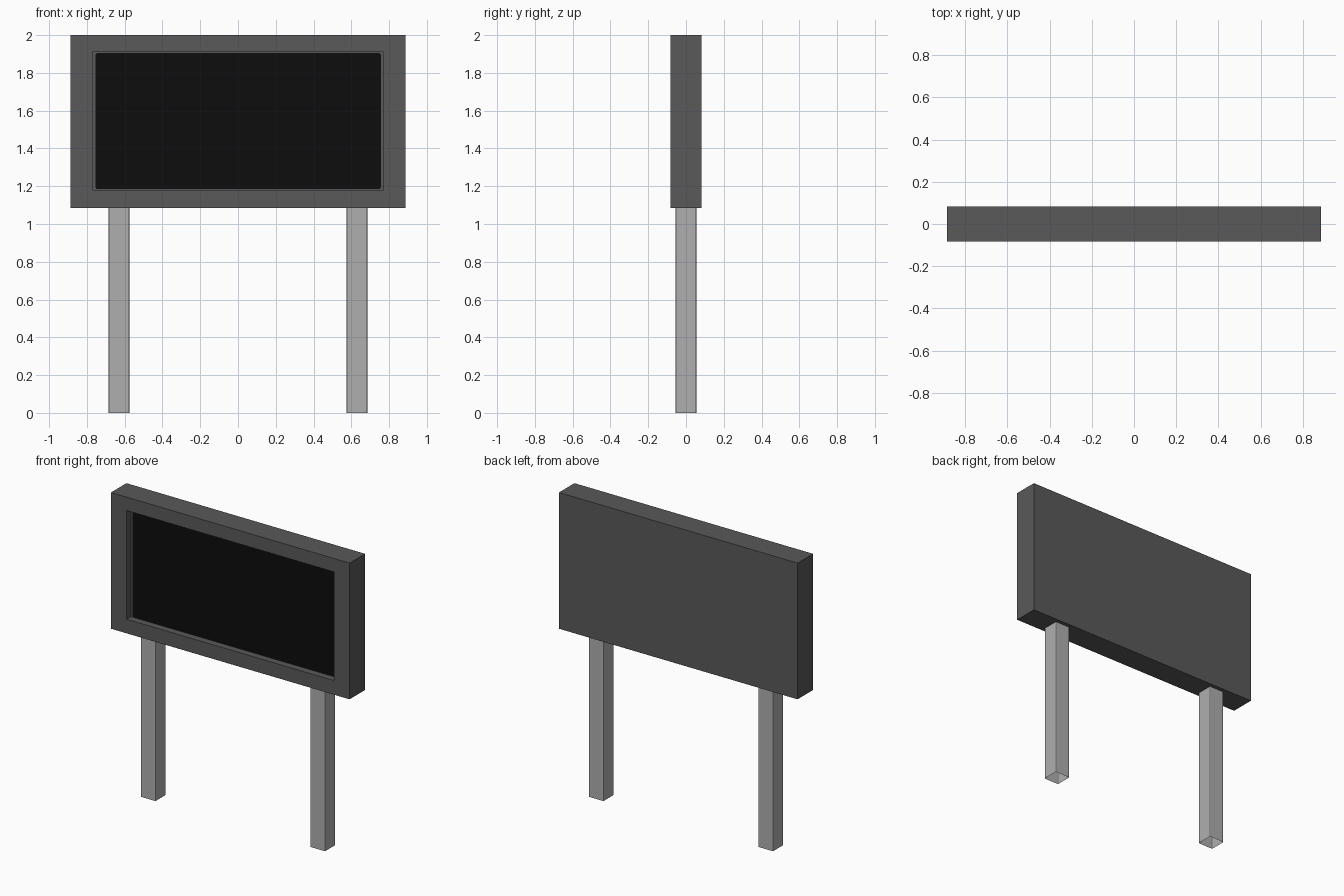
import bpy, bmesh
from mathutils import Matrix, Vector

if "Cube" in bpy.data.objects:
    bpy.data.objects.remove(bpy.data.objects["Cube"])


def material(name, rgb):
    m = bpy.data.materials.new(name)
    m.diffuse_color = (*rgb, 1)
    m.use_nodes = True
    m.node_tree.nodes["Principled BSDF"].inputs["Base Color"].default_value = m.diffuse_color
    return m


DARK_GREY = material("dark grey casing", (0.1, 0.1, 0.1))
LIGHT_GREY = material("light grey metal", (0.43, 0.43, 0.43))
BLACK = material("black glass", (0.004, 0.004, 0.004))


def box(lo, hi):
    """bmesh box between two corners"""
    bm = bmesh.new()
    lo, hi = Vector(lo), Vector(hi)
    size = hi - lo
    mat = Matrix.Translation((lo + hi) / 2) @ Matrix.Diagonal((*size, 1))
    bmesh.ops.create_cube(bm, size=1, matrix=mat)
    return bm


def bevel_along(bm, axis, width, segments):
    """round the edges that run along one axis"""
    edges = [e for e in bm.edges
             if abs((e.verts[0].co - e.verts[1].co).normalized()[axis]) > 0.9]
    bmesh.ops.bevel(bm, geom=edges, offset=width, segments=segments,
                    profile=0.5, affect='EDGES')


def finish(bm, name, mat):
    me = bpy.data.meshes.new(name)
    bm.normal_update()
    bm.to_mesh(me)
    bm.free()
    me.materials.append(mat)
    ob = bpy.data.objects.new(name, me)
    bpy.context.collection.objects.link(ob)
    return ob


# casing with a recessed opening in the front
bm = box((-0.887, -0.082, 1.085), (0.887, 0.082, 2.0))
front = min(bm.faces, key=lambda f: f.calc_center_median().y)
bmesh.ops.inset_region(bm, faces=[front], thickness=0.09)
for v in front.verts:
    v.co.x = 0.77 if v.co.x > 0 else -0.77
    v.co.z = 1.91 if v.co.z > 1.5 else 1.18
recess = bmesh.ops.extrude_discrete_faces(bm, faces=[front])["faces"][0]
for v in recess.verts:
    v.co.y += 0.045
finish(bm, "casing", DARK_GREY)

# screen panel with rounded corners
bm = box((-0.755, -0.043, 1.184), (0.757, -0.036, 1.906))
bevel_along(bm, 1, 0.015, 4)
finish(bm, "screen", BLACK)

# hollow posts, open at the ends
for side, x in (("left", -0.63), ("right", 0.63)):
    bm = box((x - 0.055, -0.055, 0), (x + 0.055, 0.055, 1.085))
    bevel_along(bm, 2, 0.007, 2)
    caps = [f for f in bm.faces if abs(f.normal.z) > 0.9]
    bmesh.ops.delete(bm, geom=caps, context='FACES_ONLY')
    finish(bm, side + "_post", LIGHT_GREY)
